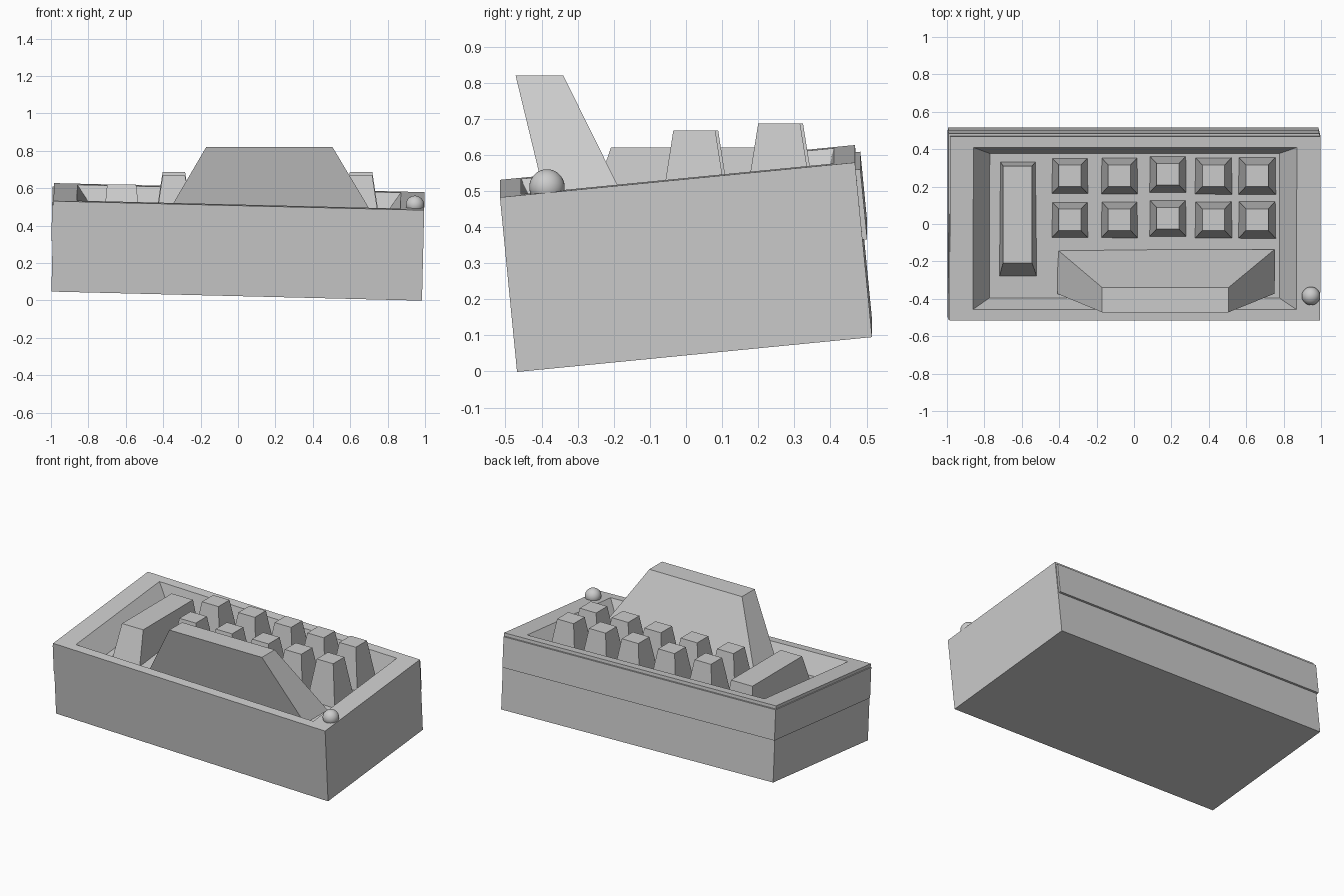
import bpy
import bmesh
from math import radians
from mathutils import Matrix

if "Cube" in bpy.data.objects:
    bpy.data.objects.remove(bpy.data.objects["Cube"])


def loft(name, rings, matrix=None):
    """Join stacked rectangles (x0, x1, y0, y1, z) into one closed solid."""
    bm = bmesh.new()
    loops = []
    for x0, x1, y0, y1, z in rings:
        corners = ((x0, y0), (x1, y0), (x1, y1), (x0, y1))
        loops.append([bm.verts.new((x, y, z)) for x, y in corners])
    for a, b in zip(loops, loops[1:]):
        for i in range(4):
            j = (i + 1) % 4
            bm.faces.new((a[i], a[j], b[j], b[i]))
    bm.faces.new(loops[0][::-1])
    bm.faces.new(loops[-1])
    bmesh.ops.recalc_face_normals(bm, faces=bm.faces)
    mesh = bpy.data.meshes.new(name)
    bm.to_mesh(mesh)
    bm.free()
    obj = bpy.data.objects.new(name, mesh)
    bpy.context.collection.objects.link(obj)
    if matrix:
        obj.matrix_world = matrix
    return obj


# The case leans back and slightly to the side
tilt = (Matrix.Translation((0, 0, 0.313))
        @ Matrix.Rotation(radians(1.4), 4, 'Y')
        @ Matrix.Rotation(radians(5.6), 4, 'X'))
HX, HY, HZ = 0.991, 0.494, 0.243

# Case with a sloped-wall tray sunk into the top
loft("case", [
    (-HX, HX, -HY, HY, -HZ),
    (-HX, HX, -HY, HY, HZ),
    (-0.866, 0.864, -0.435, 0.435, HZ),
    (-0.775, 0.775, -0.386, 0.390, HZ - 0.13),
], tilt)

# Thin raised bands on the back and left side
band_top, band_bottom = HZ - 0.02, HZ - 0.215
for name, rect in (("back_band", (-0.998, 0.985, 0.46, HY + 0.013)),
                   ("left_band", (-0.998, -0.95, -0.49, HY))):
    loft(name, [(*rect, band_bottom), (*rect, band_top)], tilt)

# Two rows of upright tapered keys
key_columns = (-0.343, -0.078, 0.181, 0.425, 0.658)
key_rows = ((0.023, 0.40, 0.668), (0.258, 0.425, 0.687))
for r, (cy, z0, z1) in enumerate(key_rows):
    for c, cx in enumerate(key_columns):
        y = cy + (0.008 if c == 2 else 0)
        loft(f"key_{r + 1}_{c + 1}", [
            (cx - 0.1, cx + 0.1, y - 0.1, y + 0.1, z0),
            (cx - 0.06, cx + 0.06, y - 0.058, y + 0.058, z1),
        ])

# Long bar key on the left
loft("bar_key", [
    (-0.72, -0.52, -0.28, 0.34, 0.41),
    (-0.70, -0.545, -0.208, 0.31, 0.62),
])

# Tall leaning block at the front
loft("front_block", [
    (-0.41, 0.75, -0.373, -0.137, 0.41),
    (-0.17, 0.505, -0.472, -0.34, 0.82),
])

# Small round knob on the front right corner
bpy.ops.mesh.primitive_uv_sphere_add(segments=32, ring_count=16, radius=0.049,
                                     location=(0.946, -0.385, 0.511))
bpy.context.object.name = "corner_knob"
bpy.ops.object.shade_smooth()
